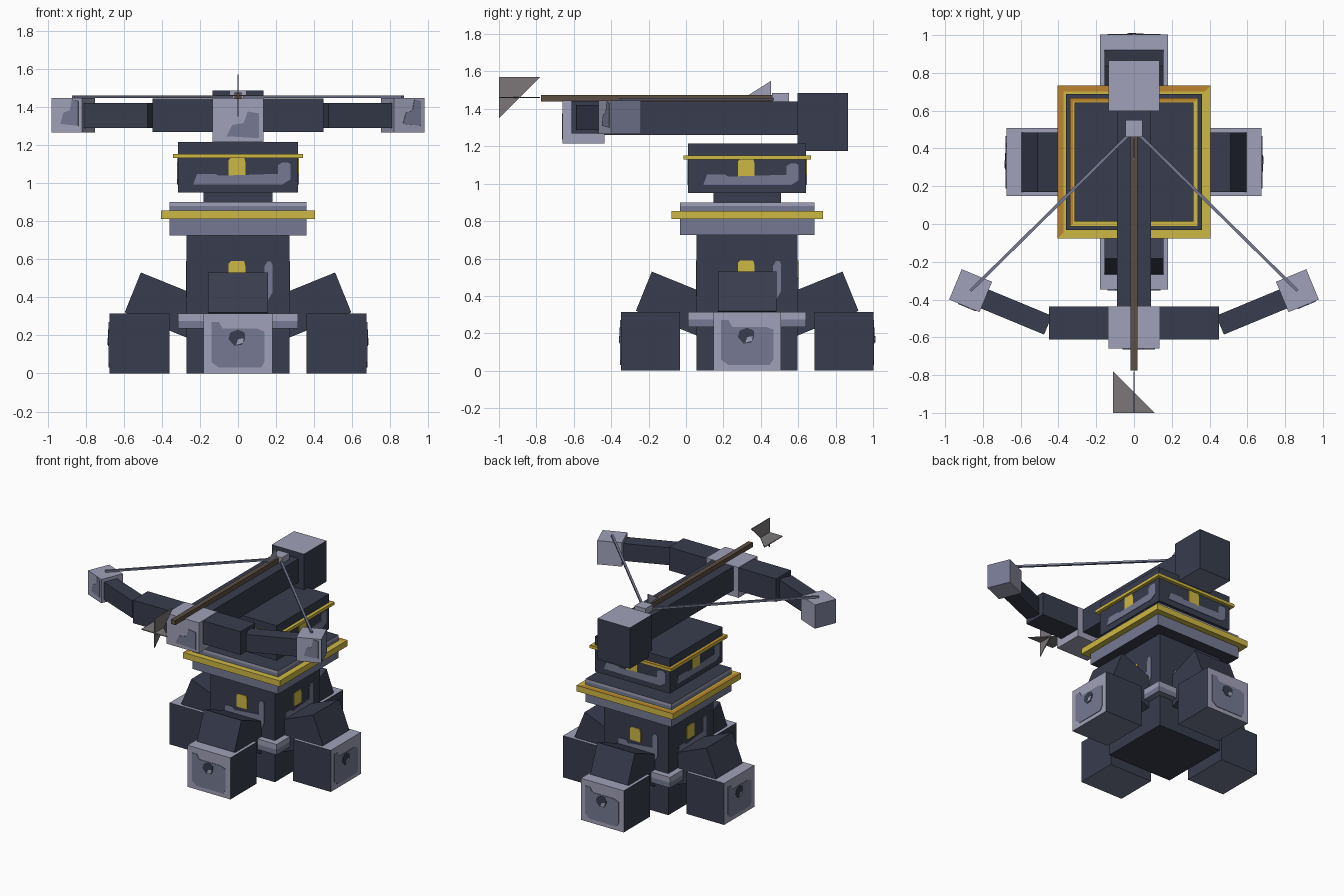
import bpy, bmesh, math
from mathutils import Matrix, Vector

cube = bpy.data.objects.get("Cube")
if cube:
    bpy.data.objects.remove(cube)


def material(name, rgb):
    lin = [((c / 255 + 0.055) / 1.055) ** 2.4 for c in rgb] + [1]
    m = bpy.data.materials.new(name)
    m.use_nodes = True
    m.diffuse_color = lin
    m.node_tree.nodes["Principled BSDF"].inputs["Base Color"].default_value = lin
    return m


NAVY = material("dark_navy", (56, 61, 78))
SLATE = material("slate", (118, 122, 147))
PALE = material("pale_stone", (160, 161, 184))
GOLD = material("gold", (206, 184, 68))
ORANGE = material("orange_gold", (188, 132, 44))
WOOD = material("brown_wood", (92, 78, 66))
STEEL = material("grey_steel", (124, 119, 122))

TOWER = Vector((0, 0.327, 0))
UP, DOWN, FRONT = Vector((0, 0, 1)), Vector((0, 0, -1)), Vector((0, -1, 0))


def finish(name, bm, mats, place):
    bmesh.ops.recalc_face_normals(bm, faces=bm.faces)
    bm.transform(place)
    mesh = bpy.data.meshes.new(name)
    bm.to_mesh(mesh)
    bm.free()
    for m in mats:
        mesh.materials.append(m)
    ob = bpy.data.objects.new(name, mesh)
    bpy.context.collection.objects.link(ob)
    return ob


def box(name, x, y, z, mat, place=Matrix(), faces=()):
    """Box from (low, high) ranges; faces lists (direction, material) overrides."""
    bm = bmesh.new()
    bmesh.ops.create_cube(bm, size=1)
    for v in bm.verts:
        v.co = [r[0] if c < 0 else r[1] for c, r in zip(v.co, (x, y, z))]
    bm.normal_update()
    for f in bm.faces:
        for i, (d, m) in enumerate(faces):
            if f.normal.dot(d) > 0.9:
                f.material_index = i + 1
    return finish(name, bm, [mat] + [m for d, m in faces], place)


def prism(name, pts, low, high, mat, place=Matrix()):
    """Outline in x, z extruded from y = low to y = high."""
    bm = bmesh.new()
    face = bm.faces.new([bm.verts.new((a, low, b)) for a, b in pts])
    ext = bmesh.ops.extrude_face_region(bm, geom=[face])["geom"]
    bmesh.ops.translate(bm, vec=(0, high - low, 0),
                        verts=[v for v in ext if isinstance(v, bmesh.types.BMVert)])
    return finish(name, bm, [mat], place)


def decal(name, pts, dist, mat, place):
    """Thin plate on a front face lying dist ahead of the local origin."""
    return prism(name, pts, -dist - 0.004, -dist + 0.002, mat, place)


def tier(name, r, z, mat, faces=()):
    return box(name, (-r, r), (-r, r), z, mat, Matrix.Translation(TOWER), faces)


def trim_ring(name, r, z, width):
    """Gold band whose top is orange on the left-hand and rear edges."""
    bm = bmesh.new()
    bmesh.ops.create_cube(bm, size=1)
    for v in bm.verts:
        v.co = (v.co.x * 2 * r, v.co.y * 2 * r, z[0] if v.co.z < 0 else z[1])
    bm.normal_update()
    top = [f for f in bm.faces if f.normal.z > 0.9]
    bmesh.ops.inset_region(bm, faces=top, thickness=width)
    for f in bm.faces:
        c = f.calc_center_median()
        if f.normal.z > 0.9 and f not in top and (c.x < -r / 2 or c.y > r / 2):
            f.material_index = 1
    return finish(name, bm, [GOLD, ORANGE], Matrix.Translation(TOWER))


# Tower tiers
tier("column", 0.27, (0, 0.73), NAVY)
tier("base_band_lower", 0.315, (0.235, 0.275), SLATE)
tier("base_band_upper", 0.315, (0.275, 0.315), PALE)
tier("slab", 0.36, (0.725, 0.88), SLATE, [(DOWN, NAVY)])
tier("slab_edge", 0.36, (0.88, 0.9), PALE, [(UP, NAVY)])
trim_ring("slab_trim", 0.405, (0.81, 0.855), 0.045)
tier("neck", 0.18, (0.9, 0.95), NAVY)
tier("head", 0.315, (0.95, 1.215), NAVY)
trim_ring("head_trim", 0.34, (1.13, 1.152), 0.025)

# Feet, braces and painted marks on all four sides
gold_mark = [(-0.05, 0.005), (-0.04, 0), (0.04, 0), (0.04, 0.07), (0.032, 0.1),
             (-0.035, 0.1), (-0.05, 0.085)]
hook = [(-0.235, 0), (0.235, 0), (0.275, 0.025), (0.275, 0.105), (0.262, 0.115),
        (0.232, 0.115), (0.21, 0.1), (0.21, 0.055), (-0.1, 0.045), (-0.12, 0.055), (-0.215, 0.055)]
brace = [(0.51, 0.53), (0.595, 0.32), (0.2, 0.16), (0.115, 0.37)]
panel = [(-0.14, 0.06), (-0.1, 0.03), (0.12, 0.03), (0.14, 0.06), (0.14, 0.22),
         (0.1, 0.235), (-0.08, 0.235), (-0.1, 0.27), (-0.14, 0.27)]
hole = [(-0.05, 0.18), (-0.02, 0.145), (0.02, 0.15), (0.038, 0.18), (0.035, 0.215),
        (0, 0.23), (-0.04, 0.215)]
for k, side in enumerate(("front", "left", "back", "right")):
    turn = Matrix.Translation(TOWER) @ Matrix.Rotation(k * math.pi / 2, 4, "Z")
    box(side + "_foot", (-0.18, 0.18), (-0.675, -0.36), (0, 0.315), NAVY, turn,
        [(UP, PALE), (DOWN, SLATE), (FRONT, PALE)])
    decal(side + "_foot_panel", panel, 0.675, SLATE, turn)
    decal(side + "_foot_hole", hole, 0.678, NAVY, turn)
    decal(side + "_foot_glint", [(-0.01, 0.15), (0.025, 0.16), (0.03, 0.185), (0, 0.18)],
          0.681, PALE, turn)
    prism(side + "_brace", brace, -0.157, 0.157, NAVY,
          turn @ Matrix.Rotation(-math.pi / 2, 4, "Z"))
    decal(side + "_head_hook", [(x, z + 0.993) for x, z in hook], 0.315, SLATE, turn)
    decal(side + "_head_mark", [(x, z + 1.035) for x, z in gold_mark], 0.315, GOLD, turn)
    decal(side + "_column_hook", [(x * 0.66, z * 1.8 + 0.38) for x, z in hook], 0.27, SLATE, turn)
    decal(side + "_column_mark", [(x, z + 0.49) for x, z in gold_mark], 0.27, GOLD, turn)

# Crossbow body
box("stock", (-0.09, 0.09), (-0.44, 0.62), (1.26, 1.44), NAVY)
box("rear_block", (-0.135, 0.135), (0.597, 0.865), (1.175, 1.485), NAVY,
    faces=[(UP, PALE), (DOWN, SLATE)])
box("front_block", (-0.135, 0.135), (-0.66, -0.437), (1.215, 1.445), PALE)
patch = [(-0.06, 0.03), (0.11, 0.02), (0.11, 0.15), (0.05, 0.16), (0.03, 0.1), (-0.03, 0.09)]
decal("front_block_patch", [(x, z + 1.215) for x, z in patch], 0.66, SLATE, Matrix())
box("string_catch", (-0.045, 0.045), (0.46, 0.55), (1.44, 1.485), PALE)

# Bow limbs, tips and strings, one set per side
for s, side in ((1, "left"), (-1, "right")):
    box(side + "_inner_limb", sorted((s * 0.13, s * 0.45)), (-0.612, -0.437), (1.268, 1.443), NAVY)
    bend = Matrix.Rotation(s * math.radians(22.5), 4, "Z")
    outer = Matrix.Translation((s * 0.64, -0.459, 0)) @ bend
    box(side + "_outer_limb", (-0.2, 0.2), (-0.054, 0.054), (1.288, 1.42), NAVY, outer)
    tip = Matrix.Translation((s * 0.865, -0.353, 0)) @ bend
    box(side + "_tip", (-0.087, 0.087), (-0.087, 0.087), (1.265, 1.445), PALE, tip,
        [(Vector((s, 0, 0)), SLATE)])
    decal(side + "_tip_patch", [(x * 0.6, z + 1.28) for x, z in patch], 0.087, SLATE, tip)
    a, b = Vector((0, 0.5, 1.452)), Vector((s * 0.865, -0.353, 1.452))
    aim = Matrix.Translation(a) @ (b - a).to_track_quat("X", "Z").to_matrix().to_4x4()
    box(side + "_string", (0, (b - a).length), (-0.008, 0.008), (-0.007, 0.007), SLATE, aim)

# Bolt: shaft, crossed head plates and tail fin
box("bolt_shaft", (-0.018, 0.018), (-0.775, 0.47), (1.44, 1.475), WOOD)
blade = [(-0.11, -0.11), (0.11, -0.11), (-0.11, 0.11)]
centre = Matrix.Translation((0, -0.89, 1.46))
prism("bolt_head_flat", blade, -0.003, 0.003, STEEL, centre @ Matrix.Rotation(-math.pi / 2, 4, "X"))
prism("bolt_head_upright", [(x, -z) for x, z in blade], -0.003, 0.003, STEEL,
      centre @ Matrix.Rotation(math.pi / 2, 4, "Z"))
prism("bolt_fin", [(0.32, 1.465), (0.455, 1.465), (0.455, 1.55)], -0.003, 0.003, PALE,
      Matrix.Rotation(math.pi / 2, 4, "Z"))
